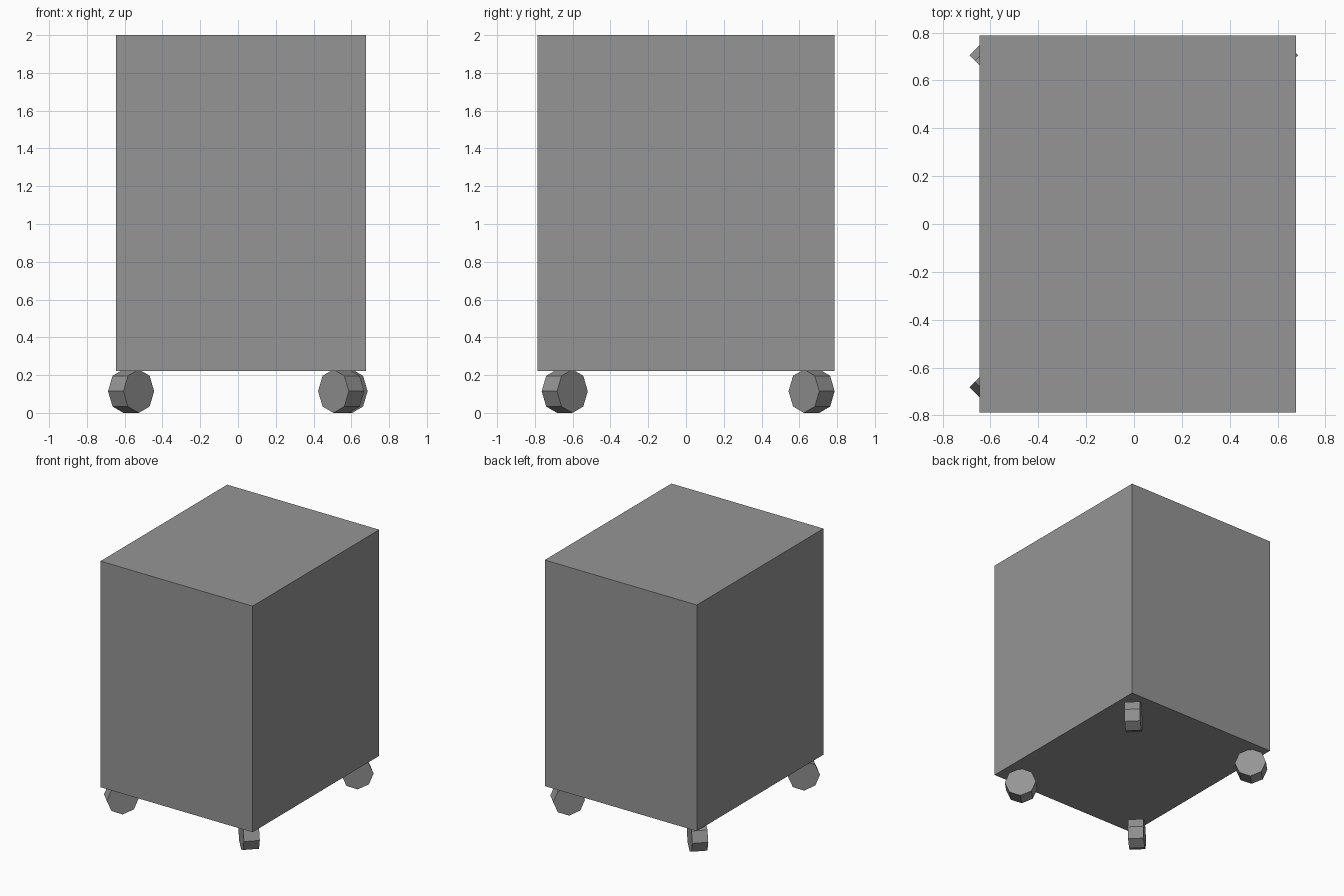
import bpy
import math
from mathutils import Matrix, Vector

cube = bpy.data.objects.get("Cube")
if cube:
    bpy.data.objects.remove(cube, do_unlink=True)

grey = bpy.data.materials.new("plain grey")
grey.use_nodes = True
grey.diffuse_color = (0.3, 0.3, 0.3, 1)
bsdf = next(n for n in grey.node_tree.nodes if n.type == "BSDF_PRINCIPLED")
bsdf.inputs["Base Color"].default_value = grey.diffuse_color


def finish(name):
    obj = bpy.context.object
    obj.name = name
    obj.data.materials.append(grey)
    return obj


# Cabinet body: a plain box raised above the wheels
low, high = Vector((-0.645, -0.787, 0.222)), Vector((0.678, 0.787, 2.0))
bpy.ops.mesh.primitive_cube_add(size=1, location=(low + high) / 2)
body = finish("cabinet_body")
body.data.transform(Matrix.Diagonal((*(high - low), 1)))

# Eight-sided wheels, each turned to roll towards its own corner
RADIUS, WIDTH = 0.115, 0.115
wheels = {
    "front_right_wheel": (-0.566, -0.642),
    "front_left_wheel": (0.546, -0.642),
    "back_right_wheel": (-0.566, 0.665),
    "back_left_wheel": (0.564, 0.665),
}
for name, (x, y) in wheels.items():
    bpy.ops.mesh.primitive_cylinder_add(
        vertices=8, radius=RADIUS, depth=WIDTH, location=(x, y, RADIUS))
    wheel = finish(name)
    turn = math.radians(45 if x * y > 0 else -45)
    # Lay the axle level, then swing the rolling direction to the corner
    wheel.data.transform(Matrix.Rotation(turn, 4, "Z") @ Matrix.Rotation(math.pi / 2, 4, "X"))
